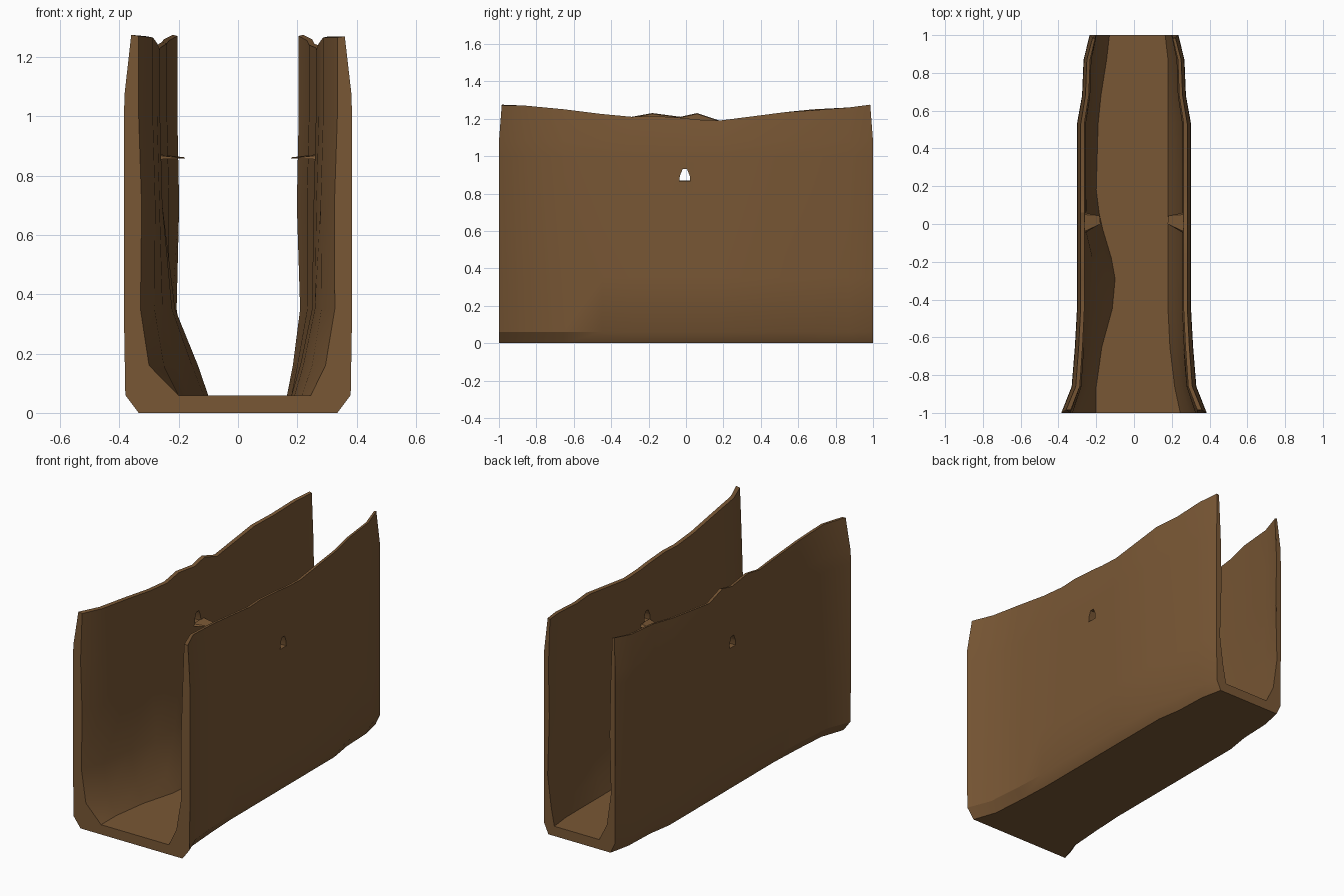
import bpy, bmesh, math

if "Cube" in bpy.data.objects:
    bpy.data.objects.remove(bpy.data.objects["Cube"])

wood = bpy.data.materials.new("brown_wood")
wood.diffuse_color = (0.19, 0.095, 0.035, 1)
wood.use_nodes = True
wood.node_tree.nodes["Principled BSDF"].inputs["Base Color"].default_value = wood.diffuse_color


def make_object(name, bm):
    bmesh.ops.recalc_face_normals(bm, faces=bm.faces[:])
    mesh = bpy.data.meshes.new(name)
    bm.to_mesh(mesh)
    bm.free()
    obj = bpy.data.objects.new(name, mesh)
    bpy.context.collection.objects.link(obj)
    mesh.materials.append(wood)
    return obj


# Stations along y: outer half width, rim height left/right,
# floor edge left/right, lower wall left/right
STATIONS = [
    (-1.00, .385, 1.275, 1.27, .20, .245, .30, .295),
    (-0.86, .330, 1.27, 1.27, .20, .215, .25, .25),
    (-0.65, .313, 1.25, 1.25, .17, .19, .21, .22),
    (-0.45, .302, 1.225, 1.225, .115, .18, .155, .21),
    (-0.29, .302, 1.21, 1.21, .10, .18, .135, .21),
    (-0.18, .302, 1.23, 1.215, .12, .18, .15, .21),
    (-0.03, .302, 1.21, 1.205, .165, .18, .19, .21),
    (0.06, .302, 1.23, 1.195, .185, .18, .21, .21),
    (0.18, .302, 1.19, 1.19, .20, .18, .22, .21),
    (0.53, .302, 1.235, 1.235, .19, .18, .215, .21),
    (0.68, .275, 1.25, 1.245, .175, .18, .20, .20),
    (0.87, .267, 1.26, 1.26, .145, .18, .185, .195),
    (1.00, .235, 1.275, 1.275, .13, .165, .18, .185),
]


def half_section(w, top, floor, low):
    s = w / .385
    return [(.335 * s, .0), (.38 * s, .06), (.385 * s, .35), (.385 * s, 1.0),
            (.382 * s, 1.08), (.36 * s, top), (.335 * s, top - .004),
            (.335 * s, 1.0), (.325 * s, .70), (.5 * .318 * s + .5 * (low + .04), .35),
            (low, .16), (floor, .058)]


# Trough: loft of U sections
bm = bmesh.new()
rings = []
for y, w, tl, tr, fl, fr, ll, lr in STATIONS:
    right = half_section(w, tr, fr, lr)
    left = [(-x, z) for x, z in reversed(half_section(w, tl, fl, ll))]
    rings.append([bm.verts.new((x, y * (.985 if z > 1.15 and abs(y) == 1 else 1), z))
                  for x, z in right + left])
n = len(rings[0])
for a, b in zip(rings, rings[1:]):
    for i in range(n):
        j = (i + 1) % n
        bm.faces.new((a[i], a[j], b[j], b[i]))
bm.faces.new(rings[0])
bm.faces.new(rings[-1])
trough = make_object("hollow_trough", bm)

# Hole cutter: six-sided prism through both walls
HOLE = [(-.035, .865), (.022, .865), (.020, .895), (.006, .93), (-.018, .93), (-.033, .895)]
bm = bmesh.new()
ends = [[bm.verts.new((x, y, z)) for y, z in HOLE] for x in (-.6, .6)]
bm.faces.new(ends[0])
bm.faces.new(ends[1])
for i in range(6):
    j = (i + 1) % 6
    bm.faces.new((ends[0][i], ends[0][j], ends[1][j], ends[1][i]))
cutter = make_object("hole_cutter", bm)
cutter.hide_render = True
cutter.hide_viewport = False

mod = trough.modifiers.new("holes", "BOOLEAN")
mod.operation = "DIFFERENCE"
mod.solver = "EXACT"
mod.object = cutter
bpy.context.view_layer.objects.active = trough
trough.select_set(True)
bpy.ops.object.modifier_apply(modifier="holes")
bpy.data.objects.remove(cutter)
bpy.ops.object.shade_smooth_by_angle(angle=math.radians(30))

# Splintered lips under the holes
for side, name in ((-1, "left_splinter"), (1, "right_splinter")):
    bm = bmesh.new()
    pts = [(.265, -.05, .855), (.265, .06, .855), (.265, .05, .872), (.265, -.04, .868),
           (.178, .0, .858), (.182, .045, .862)]
    v = [bm.verts.new((side * x, y, z)) for x, y, z in pts]
    for f in ((0, 1, 5, 4), (3, 2, 5, 4), (0, 3, 4), (1, 2, 5), (0, 1, 2, 3)):
        bm.faces.new([v[i] for i in f])
    make_object(name, bm)
